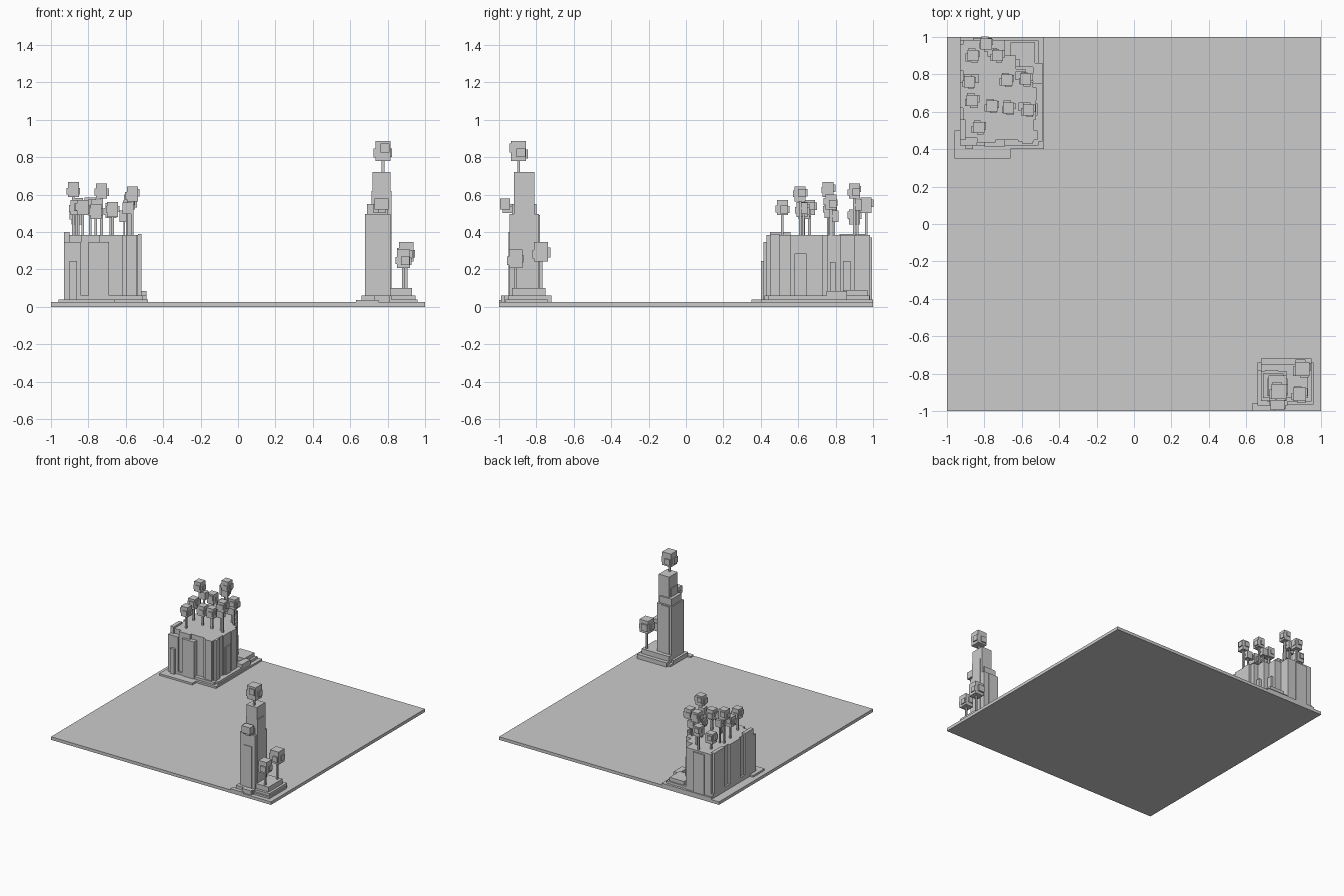
import bpy, bmesh, random
random.seed(4)


def add_object(name, bm):
    me = bpy.data.meshes.new(name)
    bm.to_mesh(me)
    bm.free()
    ob = bpy.data.objects.new(name, me)
    bpy.context.collection.objects.link(ob)
    return ob


def box(bm, x0, x1, y0, y1, z0, z1):
    vs = bmesh.ops.create_cube(bm, size=1)["verts"]
    for v in vs:
        v.co.x = x0 if v.co.x < 0 else x1
        v.co.y = y0 if v.co.y < 0 else y1
        v.co.z = z0 if v.co.z < 0 else z1


def boxes(name, rows):
    bm = bmesh.new()
    for r in rows:
        box(bm, *r)
    return add_object(name, bm)


def prism(name, pts, z0, z1):
    bm = bmesh.new()
    face = bm.faces.new([bm.verts.new((x, y, z0)) for x, y in pts])
    ext = bmesh.ops.extrude_face_region(bm, geom=[face])["geom"]
    for v in ext:
        if isinstance(v, bmesh.types.BMVert):
            v.co.z = z1
    bmesh.ops.recalc_face_normals(bm, faces=bm.faces)
    return add_object(name, bm)


def tree(name, x, y, base, top, s=0.036, side=1):
    """Thin trunk, blocky crown of overlapping cubes, one lower side clump."""
    bm = bmesh.new()
    h = s * 2.3
    low = top - h
    box(bm, x - .007, x + .007, y - .007, y + .007, base, low + .02)
    box(bm, x - s * .85, x + s * .85, y - s * .85, y + s * .85, low, top)
    for i, j in ((1, .5), (-1, -.5), (.4, -1), (-.4, 1)):
        cx, cy = x + i * s * .55, y + j * s * .55
        r, cz = s * random.uniform(.45, .6), low + h * random.uniform(.35, .65)
        box(bm, cx - r, cx + r, cy - r, cy + r, cz - r, cz + r)
    # forked twig carrying the small clump
    if side and low - base > .06:
        tx, ty, tz = x + side * s * .8, y + s * .5, low - .02
        box(bm, tx - .005, tx + .005, ty - .005, ty + .005, base, tz)
        box(bm, tx - s * .7, tx + s * .7, ty - s * .65, ty + s * .65, tz - .045, tz + .015)
        box(bm, x, tx, y - .004, ty, tz - .02, tz - .01)
    return add_object(name, bm)


# Ground slab
boxes("ground_slab", [(-1, 1, -1, 1, 0, .025)])

# Mesa: stepped outline, cut away at the back right corner
prism("mesa_body", [(-.915, .46), (-.84, .46), (-.84, .435), (-.74, .435), (-.74, .45),
                    (-.62, .45), (-.62, .44), (-.535, .44), (-.535, .56), (-.525, .56),
                    (-.525, .70), (-.54, .70), (-.54, .76), (-.58, .76), (-.58, .83),
                    (-.63, .83), (-.63, .90), (-.69, .90), (-.69, .985), (-.915, .985)],
      .02, .385)
boxes("mesa_columns", [
    (-.93, -.90, .45, .56, .02, .40), (-.93, -.90, .62, .76, .02, .385),
    (-.93, -.90, .82, .96, .02, .39), (-.90, -.86, .40, .47, .02, .245),
    (-.93, -.84, .42, .47, .02, .345), (-.80, -.69, .415, .46, .02, .345),
    (-.60, -.54, .43, .46, .02, .385), (-.535, -.515, .45, .50, .02, .39),
    (-.535, -.515, .58, .645, .02, .285), (-.55, -.52, .66, .73, .02, .385),
    (-.59, -.56, .77, .80, .02, .24), (-.65, -.61, .84, .88, .02, .245),
    (-.86, -.76, .98, .995, .02, .37),
])
boxes("mesa_base_ledges", [
    (-.96, -.66, .35, .42, .02, .04), (-.93, -.48, .40, 1, .02, .04),
    (-.93, -.51, .42, .98, .02, .06), (-.52, -.49, .44, .80, .02, .06),
    (-.66, -.53, .84, .97, .02, .09), (-.54, -.49, .75, .86, .02, .085),
    (-.96, -.90, .40, .50, .02, .04),
])

# Trees on the mesa: x, y, top, side clump direction
mesa_trees = [
    (-.88, .76, .667, 1), (-.73, .90, .66, -1), (-.565, .61, .642, -1),
    (-.83, .515, .57, 0), (-.865, .66, .57, 0), (-.76, .63, .55, 0),
    (-.67, .62, .56, 0), (-.68, .77, .555, 0), (-.58, .775, .60, -1),
    (-.79, .963, .583, 0), (-.86, .90, .52, 0),
]
for i, (x, y, top, side) in enumerate(mesa_trees):
    tree(f"mesa_tree_{i + 1}", x, y, .38, top, .035, side)

# Tower of rock with stepped shoulders
boxes("tower_rock", [
    (.72, .815, -.92, -.81, .02, .72), (.715, .82, -.92, -.825, .02, .62),
    (.69, .80, -.93, -.80, .02, .55), (.68, .815, -.945, -.785, .02, .495),
    (.71, .79, -.95, -.80, .02, .40), (.70, .77, -.90, -.78, .02, .49),
])
boxes("tower_base_ledges", [
    (.63, .75, -1, -.96, .02, .035), (.66, .96, -.965, -.74, .02, .04),
    (.68, .95, -.95, -.72, .02, .06), (.68, .93, -.93, -.75, .02, .10),
    (.66, .82, -.97, -.78, .02, .06), (.73, .81, -.99, -.94, .02, .06),
])

# Foliage clump hanging on the tower front
boxes("tower_front_clump", [
    (.73, .805, -.995, -.94, .52, .578), (.75, .79, -.98, -.92, .50, .54),
    (.725, .76, -.97, -.93, .50, .55),
])

# Trees on and beside the tower
tree("tower_top_tree", .775, -.895, .71, .887, .047, 0)
tree("low_tree_back", .90, -.775, .09, .345, .045, 0)
tree("low_tree_front", .885, -.91, .09, .305, .042, 0)
